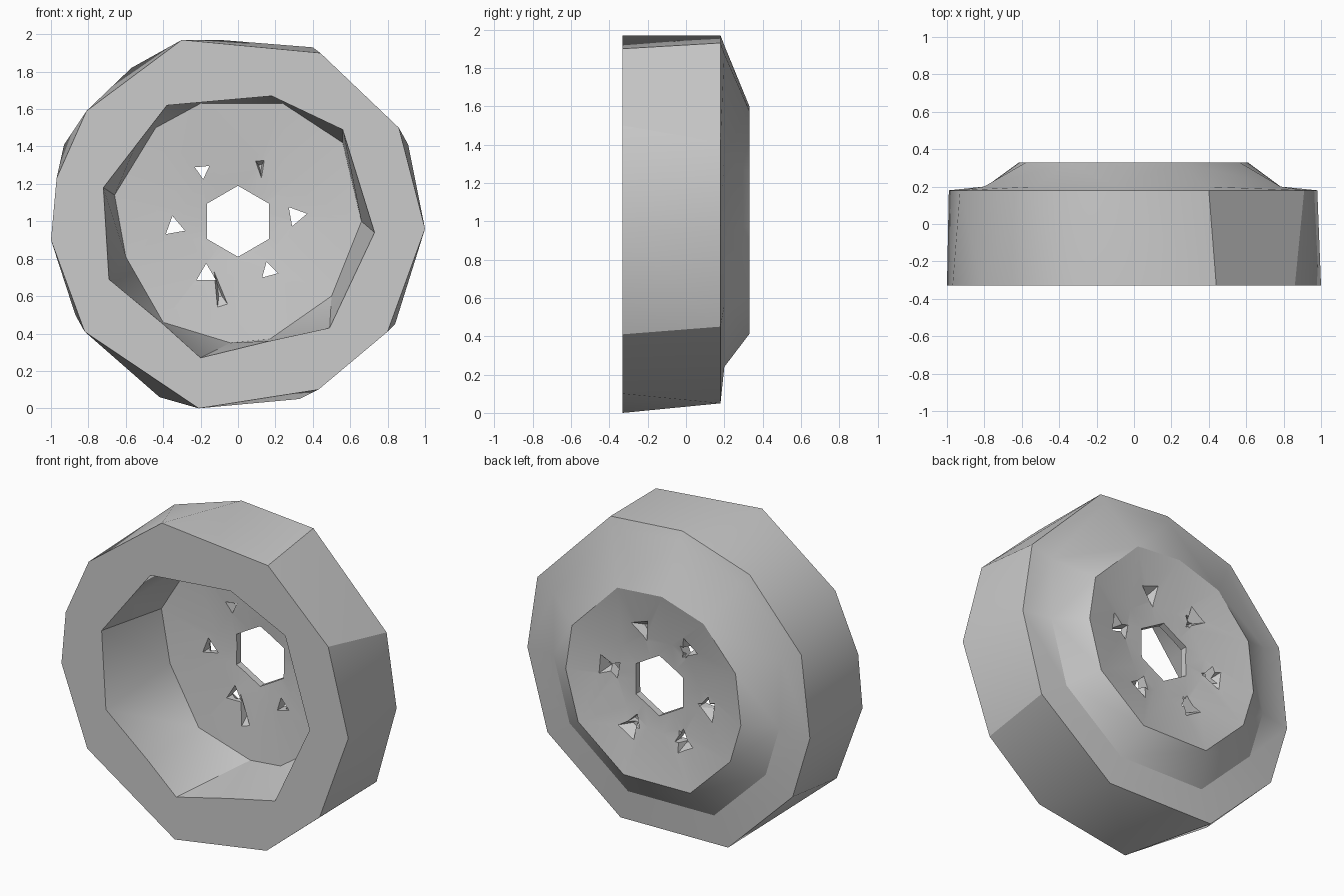
import bpy, bmesh, math
from mathutils import Vector, Matrix

cube = bpy.data.objects.get("Cube")
if cube:
    bpy.data.objects.remove(cube)

grey = bpy.data.materials.new("plain grey")
grey.use_nodes = True
grey.diffuse_color = (0.6, 0.6, 0.6, 1)
grey.node_tree.nodes["Principled BSDF"].inputs["Base Color"].default_value = (0.6, 0.6, 0.6, 1)

HUB = Vector((0, 0, 1))

# Outlines of the chunky tyre, as (x, z), clockwise from the top
tyre_front = [(-.3, 1.97), (.44, 1.9), (.86, 1.5), (1, .96), (.8, .41), (.43, .1),
              (-.21, 0), (-.82, .41), (-1, .9), (-.97, 1.23), (-.81, 1.59)]
tyre_back = [(-.1, 1.97), (.4, 1.93), (.91, 1.41), (.98, .95), (.84, .45), (.33, .05),
             (-.42, .06), (-.87, .5), (-.99, .9), (-.93, 1.41), (-.57, 1.82)]
rim_front = [(-.38, 1.62), (.18, 1.67), (.56, 1.49), (.73, .94), (.49, .43), (.17, .36),
             (-.2, .27), (-.4, .45), (-.69, .69), (-.72, 1.18), (-.55, 1.4)]
rim_deep = [(-.2, 1.63), (.24, 1.63), (.56, 1.42), (.66, 1), (.5, .6), (.17, .37),
            (-.04, .35), (-.4, .46), (-.6, .81), (-.66, 1.14), (-.44, 1.5)]


def ring(outline, y, scale=1, lift=0):
    """Place an outline at depth y, scaled about the hub, wider at the top by lift."""
    points = []
    for x, z in outline:
        factor = scale + lift * max(0, z - 1)
        points.append(HUB + Vector((x * factor, y, (z - 1) * factor)))
    return points


def make_object(name, bm):
    bmesh.ops.recalc_face_normals(bm, faces=bm.faces)
    mesh = bpy.data.meshes.new(name)
    bm.to_mesh(mesh)
    bm.free()
    mesh.materials.append(grey)
    obj = bpy.data.objects.new(name, mesh)
    bpy.context.collection.objects.link(obj)
    return obj


def bridge_loop(name, rings):
    """Join the rings in order and close the last one onto the first."""
    bm = bmesh.new()
    loops = [[bm.verts.new(p) for p in points] for points in rings]
    for a, b in zip(loops, loops[1:] + loops[:1]):
        for i in range(len(a)):
            j = (i + 1) % len(a)
            bm.faces.new((a[i], a[j], b[j], b[i]))
    bmesh.ops.triangulate(bm, faces=bm.faces)
    return make_object(name, bm)


def prism_cutter(sides, front_radius, back_radius, centre, depth, degrees, stretch=1):
    """Tapered prism along y; its first corner points along the given angle."""
    bm = bmesh.new()
    bmesh.ops.create_cone(bm, cap_ends=True, segments=sides, radius1=back_radius,
                          radius2=front_radius, depth=depth)
    bmesh.ops.transform(bm, verts=bm.verts, matrix=Matrix.Translation(centre)
                        @ Matrix.Rotation(-math.radians(degrees), 4, "Y")
                        @ Matrix.Diagonal((stretch, 1, 1, 1))
                        @ Matrix.Rotation(math.pi / 2, 4, "X")
                        @ Matrix.Rotation(math.pi / 2, 4, "Z"))
    cutter = make_object("cutter", bm)
    cutter.hide_render = True
    return cutter


def cut(target, cutter):
    mod = target.modifiers.new("cut", "BOOLEAN")
    mod.operation = "DIFFERENCE"
    mod.solver = "EXACT"
    mod.object = cutter
    bpy.context.view_layer.objects.active = target
    bpy.ops.object.modifier_apply(modifier=mod.name)
    bpy.data.objects.remove(cutter)


# Wheel body: tyre, rim well, dished centre and raised back shoulder
wheel = bridge_loop("wheel", [
    ring(tyre_front, -.33),
    ring(rim_front, -.33),
    ring(rim_deep, .18),
    ring(rim_deep, .21, .45),
    ring(rim_deep, .23, .15),
    ring(rim_deep, .26, .15),
    ring(rim_deep, .27, .45),
    ring(tyre_back, .33, .62),
    ring(tyre_back, .2, .8, .15),
    ring(tyre_back, .18),
])

# Six-sided hub hole
cut(wheel, prism_cutter(6, .19, .19, HUB + Vector((0, .25, 0)), .4, 90))

# Small irregular openings around the hub: x, z, size, angle
for x, z, size, degrees in [(-.19, 1.27, .045, -25), (.31, 1.03, .06, -50),
                            (.165, .735, .05, -75), (-.17, .715, .06, -90),
                            (-.34, .97, .06, 160)]:
    cut(wheel, prism_cutter(3, size, size, Vector((x, .25, z)), .3, degrees))

# Tapered pockets sunk into the back, pointing away from the hub
for degrees in (6, 72, 126, 188, 240, 302):
    angle = math.radians(degrees)
    centre = HUB + Vector((math.cos(angle) * .35, .29, math.sin(angle) * .35))
    cut(wheel, prism_cutter(3, .02, .12, centre, .12, degrees, 1.4))

# Two narrow slits in the front of the dish
cut(wheel, prism_cutter(3, .06, .01, Vector((.12, .19, 1.29)), .1, 95, 2.5))
cut(wheel, prism_cutter(3, .06, .01, Vector((-.1, .19, .62)), .1, -76, 4.5))

bpy.ops.object.select_all(action="DESELECT")
wheel.select_set(True)
bpy.context.view_layer.objects.active = wheel
bpy.ops.object.shade_smooth_by_angle(angle=math.radians(30))
